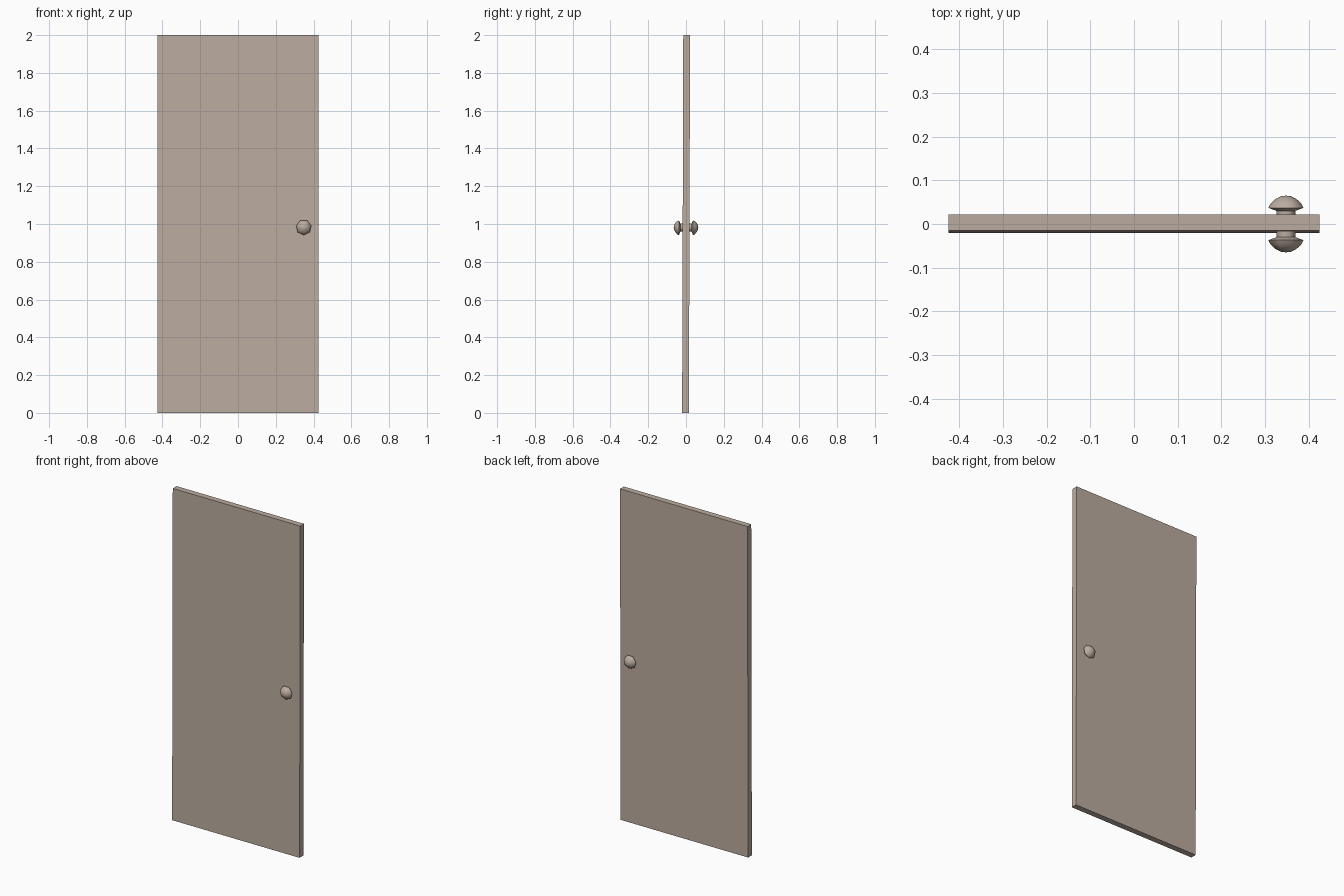
import bpy, bmesh, math

if "Cube" in bpy.data.objects:
    bpy.data.objects.remove(bpy.data.objects["Cube"])

mat = bpy.data.materials.new("warm taupe")
mat.diffuse_color = (0.50, 0.415, 0.352, 1)
mat.use_nodes = True
mat.node_tree.nodes["Principled BSDF"].inputs["Base Color"].default_value = mat.diffuse_color


def make_object(name, bm):
    bmesh.ops.recalc_face_normals(bm, faces=bm.faces)
    mesh = bpy.data.meshes.new(name)
    bm.to_mesh(mesh)
    bm.free()
    mesh.materials.append(mat)
    obj = bpy.data.objects.new(name, mesh)
    bpy.context.collection.objects.link(obj)
    return obj


# Door slab, leaning very slightly backwards
bm = bmesh.new()
bmesh.ops.create_cube(bm, size=1)
for v in bm.verts:
    lean = 0.0035 if v.co.z > 0 else -0.0025
    v.co = (v.co.x * 0.851, v.co.y * 0.036 + lean, v.co.z * 2 + 1)
make_object("door_panel", bm)

# Knobs: seven-sided lathe, (radius, distance from door centre)
PROFILE = [(0.022, 0.012), (0.022, 0.030), (0.041, 0.037),
           (0.036, 0.047), (0.025, 0.057), (0.012, 0.0635)]
SIDES = 7


def knob(name, side):
    bm = bmesh.new()
    rings = []
    for r, d in PROFILE:
        ring = []
        for i in range(SIDES):
            a = -math.pi / 2 + 2 * math.pi * i / SIDES
            ring.append(bm.verts.new((0.348 + r * math.cos(a), side * d,
                                      0.982 + r * math.sin(a))))
        rings.append(ring)
    for a, b in zip(rings, rings[1:]):
        for i in range(SIDES):
            j = (i + 1) % SIDES
            bm.faces.new((a[i], a[j], b[j], b[i]))
    tip = bm.verts.new((0.348, side * 0.065, 0.982))
    for i in range(SIDES):
        bm.faces.new((rings[-1][i], rings[-1][(i + 1) % SIDES], tip))
    bm.faces.new(rings[0])
    obj = make_object(name, bm)
    bpy.ops.object.select_all(action='DESELECT')
    bpy.context.view_layer.objects.active = obj
    obj.select_set(True)
    bpy.ops.object.shade_smooth_by_angle(angle=math.radians(60))


knob("front_knob", -1)
knob("back_knob", 1)
